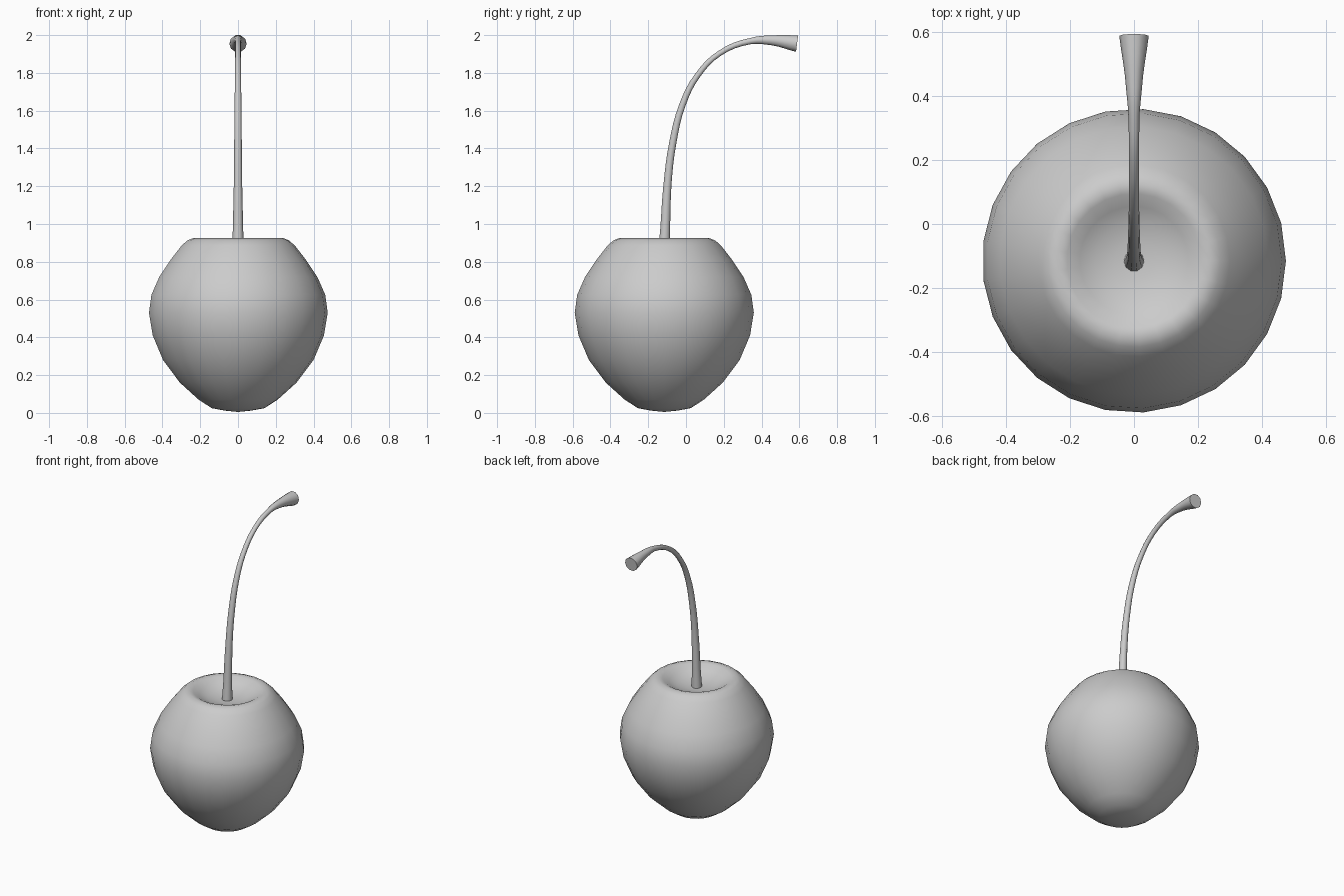
import bpy, bmesh, math
from mathutils import Vector

cube = bpy.data.objects.get("Cube")
if cube:
    bpy.data.objects.remove(cube, do_unlink=True)

# One plain grey for everything
grey = bpy.data.materials.new("plain grey")
grey.use_nodes = True
colour = (0.6, 0.6, 0.6, 1)
grey.diffuse_color = colour
grey.node_tree.nodes["Principled BSDF"].inputs["Base Color"].default_value = colour

AXIS_Y = -0.115


def finish(obj, angle):
    """Give the part its colour and smooth shading."""
    obj.data.materials.clear()
    obj.data.materials.append(grey)
    bpy.ops.object.select_all(action="DESELECT")
    obj.select_set(True)
    bpy.context.view_layer.objects.active = obj
    bpy.ops.object.shade_smooth_by_angle(angle=math.radians(angle))


def lathe(name, profile, sides):
    """Spin a (radius, height) profile around the vertical axis."""
    bm = bmesh.new()
    verts = [bm.verts.new((r, 0, z)) for r, z in profile]
    edges = [bm.edges.new(pair) for pair in zip(verts, verts[1:])]
    bmesh.ops.spin(bm, geom=verts + edges, cent=(0, 0, 0), axis=(0, 0, 1),
                   angle=math.tau, steps=sides)
    bmesh.ops.remove_doubles(bm, verts=bm.verts[:], dist=0.0005)
    bmesh.ops.recalc_face_normals(bm, faces=bm.faces[:])
    mesh = bpy.data.meshes.new(name)
    bm.to_mesh(mesh)
    bm.free()
    obj = bpy.data.objects.new(name, mesh)
    bpy.context.collection.objects.link(obj)
    return obj


# Fruit: shallow base, round belly, rim and dimple
fruit = lathe("fruit", [
    (0, 0.005), (0.07, 0.012), (0.14, 0.025), (0.21, 0.07), (0.31, 0.16),
    (0.40, 0.28), (0.455, 0.41), (0.475, 0.53), (0.462, 0.625), (0.42, 0.72),
    (0.36, 0.81), (0.30, 0.887), (0.27, 0.913), (0.24, 0.925), (0.21, 0.918),
    (0.17, 0.893), (0.12, 0.87), (0.06, 0.859), (0, 0.855)], 25)
fruit.location.y = AXIS_Y
finish(fruit, 60)

# Stem: arched tube, flaring at the tip; each point is (y, z, radius)
path = [(-0.116, 0.86, 0.032), (-0.11, 0.98, 0.027), (-0.097, 1.22, 0.022),
        (-0.07, 1.43, 0.02), (-0.018, 1.633, 0.018), (0.06, 1.785, 0.016),
        (0.18, 1.905, 0.015), (0.34, 1.968, 0.017), (0.46, 1.972, 0.028),
        (0.588, 1.955, 0.046)]
curve = bpy.data.curves.new("stem", "CURVE")
curve.dimensions = "3D"
curve.bevel_depth = 1
curve.bevel_resolution = 3
curve.resolution_u = 4
curve.use_fill_caps = True
spline = curve.splines.new("BEZIER")
spline.bezier_points.add(len(path) - 1)
for point, (y, z, radius) in zip(spline.bezier_points, path):
    point.co = Vector((0, y, z))
    point.radius = radius
    point.handle_left_type = point.handle_right_type = "AUTO"
stem = bpy.data.objects.new("stem", curve)
bpy.context.collection.objects.link(stem)
bpy.ops.object.select_all(action="DESELECT")
stem.select_set(True)
bpy.context.view_layer.objects.active = stem
bpy.ops.object.convert(target="MESH")
finish(bpy.context.view_layer.objects.active, 50)
